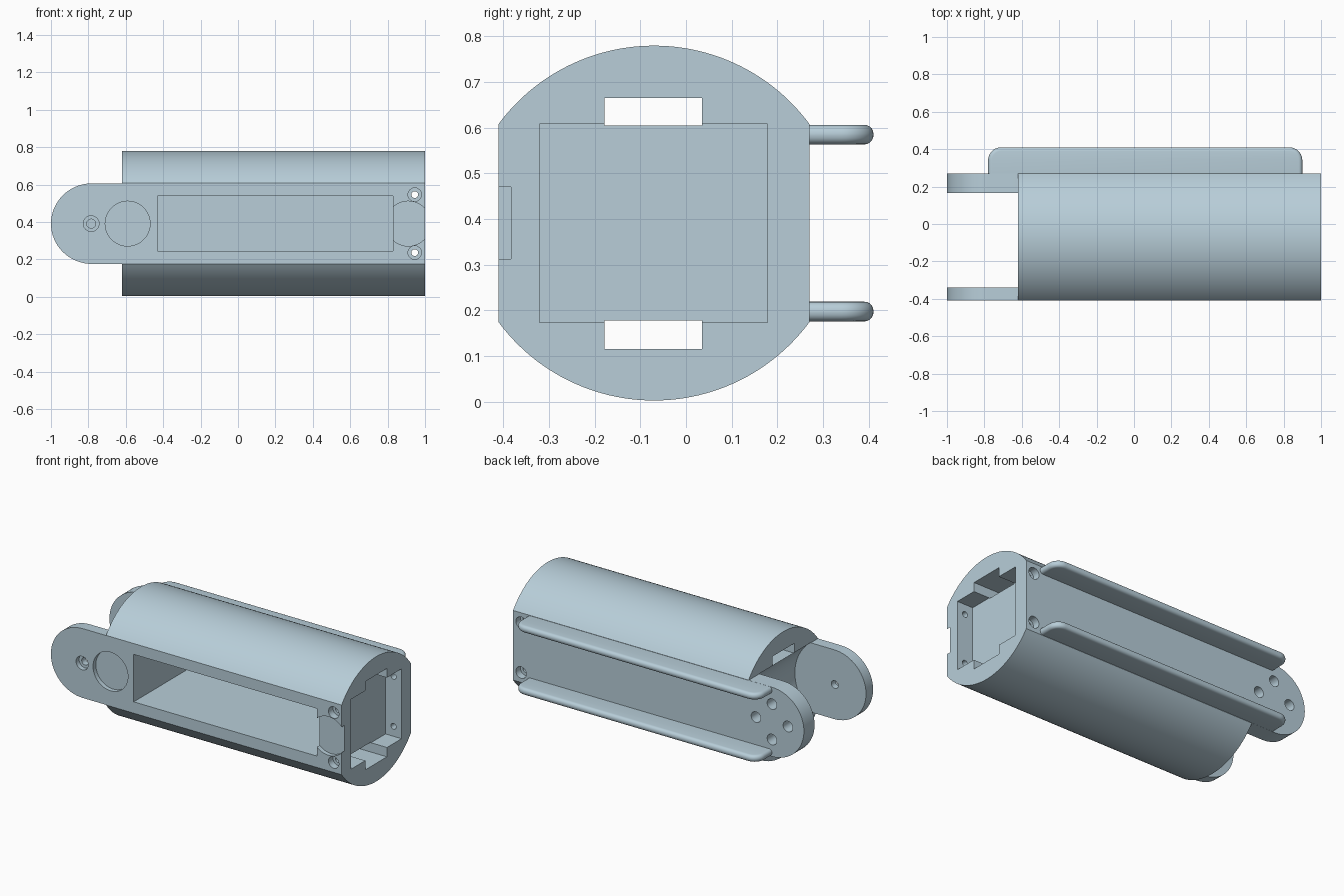
import bpy, bmesh, math
from mathutils import Vector

if "Cube" in bpy.data.objects:
    bpy.data.objects.remove(bpy.data.objects["Cube"], do_unlink=True)

BLUE = (0.479, 0.617, 0.694, 1)
mat = bpy.data.materials.new("pale blue grey")
mat.use_nodes = True
mat.diffuse_color = BLUE
mat.node_tree.nodes["Principled BSDF"].inputs["Base Color"].default_value = BLUE

MID = 0.391           # height of the long axis
HALF = 0.2165         # half height of the flat sides
FRONT, BACK = -0.41, 0.27
END = -0.62           # joint end of the round body
PIVOT = -0.78


def arc(cx, cy, r, a0, a1, n=32):
    return [(cx + r * math.cos(a0 + (a1 - a0) * i / n),
             cy + r * math.sin(a0 + (a1 - a0) * i / n)) for i in range(n + 1)]


def circle(cx, cy, r, n=40):
    return arc(cx, cy, r, 0, 2 * math.pi, n)[:-1]


def rect(x0, x1, y0, y1):
    return [(x0, y0), (x1, y0), (x1, y1), (x0, y1)]


def prism(name, pts, axis, lo, hi):
    """Extrude a 2D outline along an axis from lo to hi."""
    place = {"X": lambda a, b, d: (d, a, b),
             "Y": lambda a, b, d: (a, d, b),
             "Z": lambda a, b, d: (a, b, d)}[axis]
    bm = bmesh.new()
    face = bm.faces.new([bm.verts.new(place(a, b, lo)) for a, b in pts])
    out = bmesh.ops.extrude_face_region(bm, geom=[face])
    verts = [g for g in out["geom"] if isinstance(g, bmesh.types.BMVert)]
    bmesh.ops.translate(bm, verts=verts, vec=Vector(place(0, 0, hi - lo)))
    bmesh.ops.recalc_face_normals(bm, faces=bm.faces)
    mesh = bpy.data.meshes.new(name)
    bm.to_mesh(mesh)
    bm.free()
    mesh.materials.append(mat)
    obj = bpy.data.objects.new(name, mesh)
    bpy.context.collection.objects.link(obj)
    return obj


def apply_mods(obj):
    bpy.ops.object.select_all(action="DESELECT")
    obj.select_set(True)
    bpy.context.view_layer.objects.active = obj
    for m in list(obj.modifiers):
        bpy.ops.object.modifier_apply(modifier=m.name)


def carve(pts, axis, lo, hi, operation="DIFFERENCE"):
    cutter = prism("cutter", pts, axis, lo, hi)
    cutter.hide_render = True
    mod = body.modifiers.new("carve", "BOOLEAN")
    mod.operation, mod.solver, mod.object = operation, "EXACT", cutter
    apply_mods(body)
    bpy.data.objects.remove(cutter, do_unlink=True)


def finish(obj):
    apply_mods(obj)
    bpy.ops.object.shade_smooth_by_angle(angle=math.radians(30))


# Housing: two shallow arcs joined by flat sides
half_w, rise = (BACK - FRONT) / 2, 0.388 - HALF
cy = (BACK + FRONT) / 2
R = (half_w ** 2 + rise ** 2) / (2 * rise)
t = math.asin(half_w / R)
drop = 0.388 - R
up, down = math.pi / 2, -math.pi / 2
section = (arc(cy, MID + drop, R, up - t, up + t, 48)
           + arc(cy, MID - drop, R, down - t, down + t, 48))
body = prism("housing", section, "X", -1.0, 1.0)

# Side silhouette leaves a round-ended strip past the joint end
h = HALF - 0.001
side = ([(1.2, -0.2), (END, -0.2), (END, MID - h)]
        + arc(PIVOT, MID, h, 1.5 * math.pi, 0.5 * math.pi)
        + [(END, MID + h), (END, 1.0), (1.2, 1.0)])
# Stretch the round end so that it reaches the full length
side = [(PIVOT + (x - PIVOT) * 0.22 / h if x < PIVOT else x, z) for x, z in side]
carve(side, "Y", -0.8, 0.8, "INTERSECT")

# Joint gap with concave clearance between the two tabs
reach = math.hypot(END - PIVOT, HALF)
a = math.atan2(HALF, END - PIVOT)
gap = ([(-1.2, 0.1), (END - 0.02, 0.1)] + arc(PIVOT, MID, reach, -a, a)
       + [(END - 0.02, 0.7), (-1.2, 0.7)])
carve(gap, "Y", -0.34, 0.165)

# Cable tunnels along the whole body
for lo, hi in ((0.604, 0.665), (0.116, 0.178)):
    carve(rect(-0.178, 0.035, lo, hi), "X", -0.7, 1.1)

# Square socket in the far end, long pocket in the front
carve(rect(-0.32, 0.178, 0.174, 0.608), "X", 0.89, 1.1)
carve(rect(-0.43, 0.83, 0.245, 0.54), "Y", -0.6, 0.178)

# Shallow round recesses on the front
for x in (-0.59, 0.91):
    carve(circle(x, MID, 0.12, 48), "Y", -0.6, FRONT + 0.027)

# Screw holes of the socket, counterbored on both sides
for z in (MID - 0.155, MID + 0.155):
    carve(circle(0.945, z, 0.018, 24), "Y", -0.6, 0.6)
    carve(circle(0.945, z, 0.036, 24), "Y", -0.6, FRONT + 0.045)
    carve(circle(0.945, z, 0.036, 24), "Y", BACK - 0.045, 0.6)

# Pivot hole in the front tab
carve(circle(-0.785, MID, 0.024, 24), "Y", -0.6, 0.0)
carve(circle(-0.785, MID, 0.042, 24), "Y", -0.6, FRONT + 0.03)

# Four horn screw holes in the back tab
for i in range(4):
    q = i * math.pi / 2
    carve(circle(PIVOT + 0.11 * math.cos(q), MID + 0.11 * math.sin(q), 0.033, 24),
          "Y", 0.1, 0.6)
finish(body)

# Rounded rails along the back
r, x0, x1, tip = 0.07, -0.78, 0.9, 0.41
rail = ([(x0, 0.2), (x1, 0.2)] + arc(x1 - r, tip - r, r, 0, up, 10)
        + arc(x0 + r, tip - r, r, up, math.pi, 10))
for name, z in (("upper_rail", 0.563), ("lower_rail", 0.176)):
    obj = prism(name, rail, "Z", z, z + 0.043)
    bev = obj.modifiers.new("round", "BEVEL")
    bev.width, bev.segments, bev.limit_method = 0.02, 5, "ANGLE"
    bev.angle_limit = math.radians(40)
    finish(obj)
